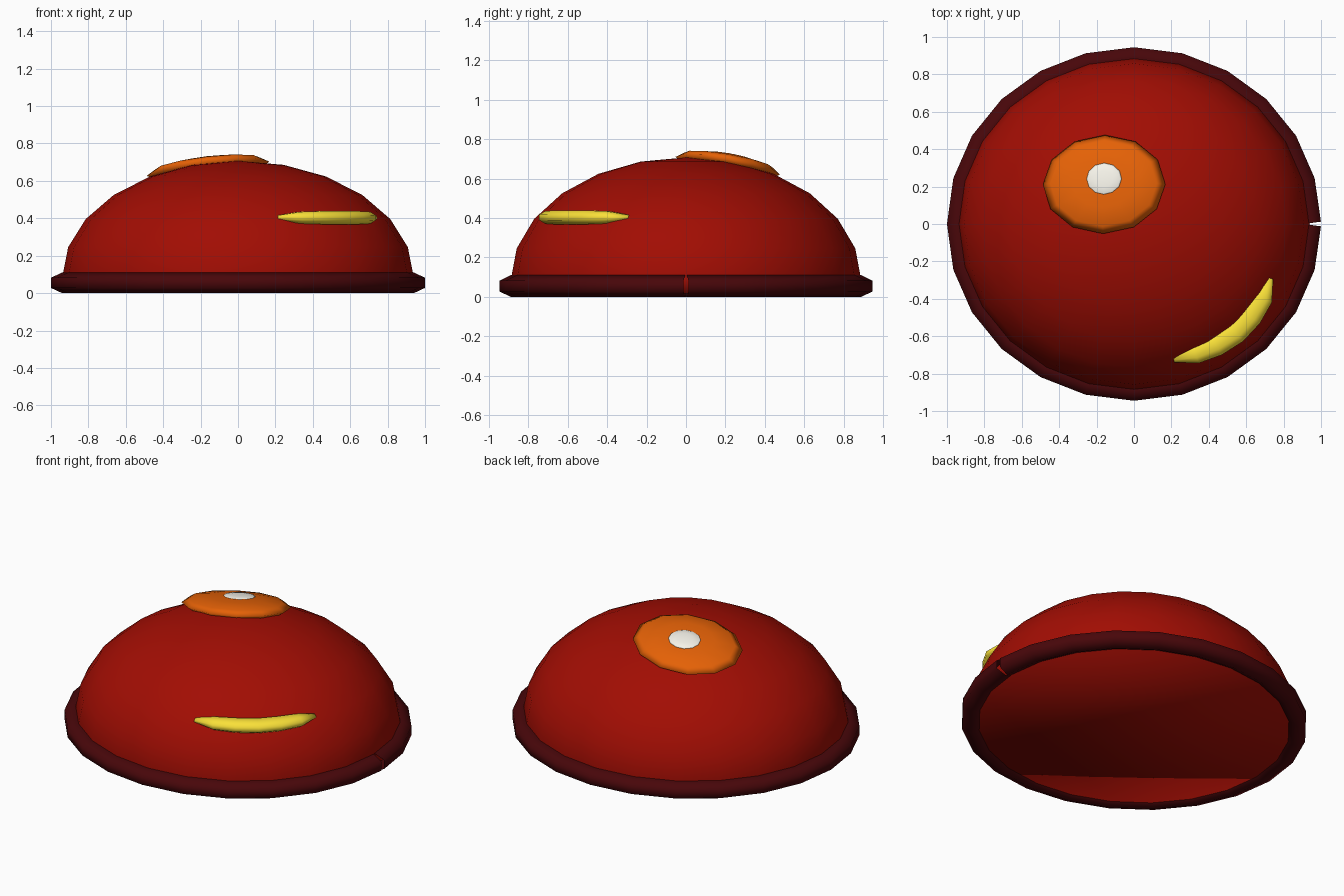
import bpy, bmesh, math
from mathutils import Vector, Matrix

if "Cube" in bpy.data.objects:
    bpy.data.objects.remove(bpy.data.objects["Cube"])

Y = 0.945  # whole body is slightly narrower in y


def finish(name, bm, color):
    bmesh.ops.recalc_face_normals(bm, faces=bm.faces)
    for f in bm.faces:
        f.smooth = True
    me = bpy.data.meshes.new(name)
    bm.to_mesh(me)
    bm.free()
    mat = bpy.data.materials.new(name + "_paint")
    mat.diffuse_color = (*color, 1)
    mat.use_nodes = True
    mat.node_tree.nodes["Principled BSDF"].inputs["Base Color"].default_value = mat.diffuse_color
    me.materials.append(mat)
    ob = bpy.data.objects.new(name, me)
    bpy.context.collection.objects.link(ob)
    return ob


def sweep(name, path, sides, widths, heights, color, caps):
    """Horizontal tube with an oval section along an open path."""
    bm = bmesh.new()
    rings = []
    for i, p in enumerate(path):
        before = (p - path[i - 1]).normalized() if i else Vector()
        after = (path[i + 1] - p).normalized() if i < len(path) - 1 else Vector()
        t = (before + after).normalized()
        side = Vector((t.y, -t.x, 0))
        ring = []
        for k in range(sides):
            a = (k + 0.5) * math.tau / sides
            offset = side * widths[i] * math.cos(a) / math.cos(math.pi / sides)
            ring.append(bm.verts.new(p + offset + Vector((0, 0, heights[i] * math.sin(a)))))
        rings.append(ring)
    for r, s in zip(rings, rings[1:]):
        for k in range(sides):
            n = (k + 1) % sides
            bm.faces.new((r[k], r[n], s[n], s[k]))
    if caps:
        bm.faces.new(rings[0])
        bm.faces.new(rings[-1])
    bmesh.ops.scale(bm, vec=(1, Y, 1), verts=bm.verts)
    return finish(name, bm, color)


def arc_point(radius, degrees, z):
    a = math.radians(degrees)
    return Vector((radius * math.cos(a), radius * math.sin(a), z))


def flat_ball(name, center, radii, color):
    """Squashed ball lying along the slope of the dome."""
    bm = bmesh.new()
    bmesh.ops.create_uvsphere(bm, u_segments=12, v_segments=6, radius=1)
    bmesh.ops.scale(bm, vec=radii, verts=bm.verts)
    tilt = Matrix.Rotation(math.radians(-6.6), 4, 'Y') @ Matrix.Rotation(math.radians(-9.8), 4, 'X')
    bmesh.ops.transform(bm, matrix=Matrix.Translation(center) @ tilt, verts=bm.verts)
    return finish(name, bm, color)


# Dome: squashed ball cut off just below its middle, with a flat underside
bm = bmesh.new()
bmesh.ops.create_uvsphere(bm, u_segments=24, v_segments=12, radius=1)
bmesh.ops.scale(bm, vec=(0.94, 0.94 * Y, 0.622), verts=bm.verts)
bmesh.ops.translate(bm, vec=(0, 0, 0.085), verts=bm.verts)
bmesh.ops.bisect_plane(bm, geom=bm.verts[:] + bm.edges[:] + bm.faces[:],
                       plane_co=(0, 0, 0.018), plane_no=(0, 0, 1), clear_inner=True)
bmesh.ops.holes_fill(bm, edges=[e for e in bm.edges if e.is_boundary], sides=0)
finish("dome", bm, (0.36, 0.004, 0.001))

# Rim: tube around the base, with its open ends nearly meeting at +x
rim_angles = [0.3] + [15 * i for i in range(1, 24)] + [359.7]
rim_path = [arc_point(0.94, a, 0.055) for a in rim_angles]
sweep("rim", rim_path, 6, [0.06] * 25, [0.055] * 25, (0.065, 0.002, 0.003), False)

# Curved yellow streak on the front right
radii = [0.79, 0.805, 0.815, 0.822, 0.815, 0.805, 0.785]
taper = [0.35, 0.9, 1, 1, 1, 0.9, 0.35]
streak_path = [arc_point(r, -74.5 + 8.6 * i, 0.403) for i, r in enumerate(radii)]
sweep("streak", streak_path, 8, [0.062 * t for t in taper], [0.038 * t for t in taper],
      (0.95, 0.75, 0.04), True)

# Orange spot with a white centre on top
flat_ball("spot", (-0.16, 0.212, 0.665), (0.33, 0.268, 0.052), (0.78, 0.12, 0.002))
flat_ball("spot_centre", (-0.16, 0.24, 0.706), (0.1, 0.09, 0.014), (0.92, 0.9, 0.82))
